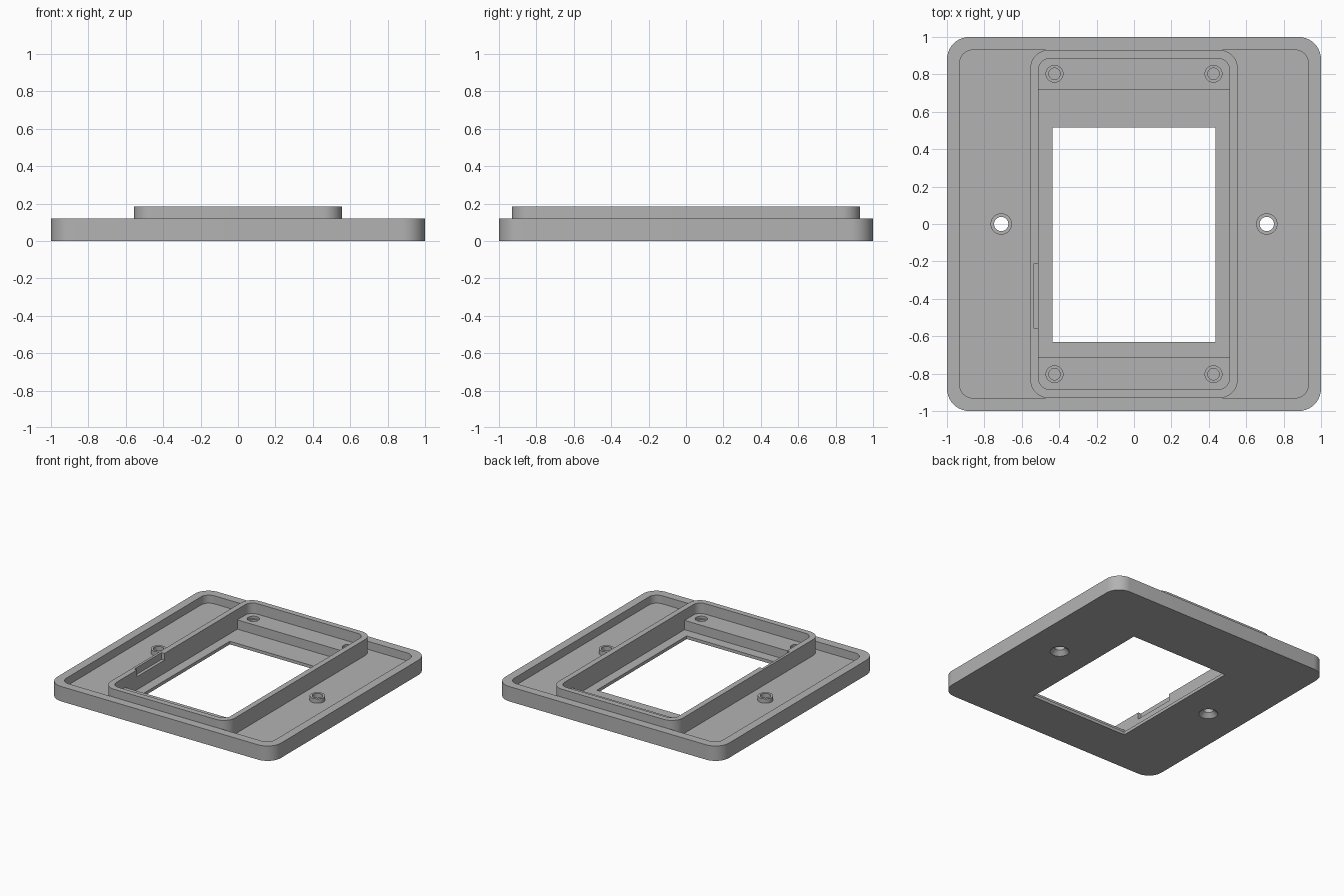
import bpy, bmesh, math

cube = bpy.data.objects.get("Cube")
if cube:
    bpy.data.objects.remove(cube)

grey = bpy.data.materials.new("plain grey")
grey.use_nodes = True
grey.diffuse_color = (0.45, 0.45, 0.45, 1)
grey.node_tree.nodes["Principled BSDF"].inputs["Base Color"].default_value = (0.45, 0.45, 0.45, 1)


def make(name, bm):
    bmesh.ops.recalc_face_normals(bm, faces=bm.faces)
    mesh = bpy.data.meshes.new(name)
    bm.to_mesh(mesh)
    bm.free()
    mesh.materials.append(grey)
    obj = bpy.data.objects.new(name, mesh)
    bpy.context.collection.objects.link(obj)
    return obj


def slab(name, x0, x1, y0, y1, z0, z1, radius=0, steps=10):
    """Upright block with rounded vertical corners."""
    bm = bmesh.new()
    corners = [(x1, y1, -1, -1), (x0, y1, 1, -1), (x0, y0, 1, 1), (x1, y0, -1, 1)]
    ring = []
    for i, (x, y, sx, sy) in enumerate(corners):
        for k in range(steps + 1 if radius else 1):
            a = math.pi / 2 * (i + k / steps)
            ring.append(bm.verts.new((x + radius * (sx + math.cos(a)),
                                      y + radius * (sy + math.sin(a)), z0)))
    face = bm.faces.new(ring)
    top = bmesh.ops.extrude_face_region(bm, geom=[face])["geom"]
    for v in top:
        if isinstance(v, bmesh.types.BMVert):
            v.co.z = z1
    return make(name, bm)


def cone(name, x, y, z0, z1, r0, r1):
    bm = bmesh.new()
    bmesh.ops.create_cone(bm, cap_ends=True, segments=32, radius1=r0, radius2=r1, depth=z1 - z0)
    bmesh.ops.translate(bm, verts=bm.verts, vec=(x, y, (z0 + z1) / 2))
    return make(name, bm)


def combine(target, tool, operation):
    mod = target.modifiers.new(operation.lower(), "BOOLEAN")
    mod.object, mod.operation, mod.solver = tool, operation, "EXACT"
    bpy.context.view_layer.objects.active = target
    bpy.ops.object.modifier_apply(modifier=mod.name)
    bpy.data.objects.remove(tool)


def cut(tool):
    combine(plate, tool, "DIFFERENCE")


def join(tool):
    combine(plate, tool, "UNION")


# Base plate with a raised rim around a shallow pocket
plate = slab("mounting_plate", -1, 1, -1, 1, 0, 0.12, 0.12)
cut(slab("pocket", -0.932, 0.932, -0.93, 0.93, 0.055, 0.3, 0.07))

# Tall central frame
join(slab("frame", -0.555, 0.555, -0.931, 0.931, 0.03, 0.185, 0.1))

# Frame cavity, leaving a screw block at each end
cut(slab("upper_cavity", -0.51, 0.51, -0.885, 0.885, 0.1, 0.3, 0.06))
cut(slab("lower_cavity", -0.51, 0.51, -0.71, 0.72, 0.025, 0.15))

# Window and the recess in the side wall
cut(slab("window", -0.435, 0.435, -0.63, 0.517, -0.1, 0.1))
cut(slab("wall_recess", -0.535, -0.48, -0.56, -0.21, 0.13, 0.3))

for side in (-1, 1):
    # Bosses with countersunk through holes
    x = 0.71 * side
    join(cone("boss", x, 0, 0.03, 0.09, 0.057, 0.057))
    cut(cone("through_hole", x, 0, -0.1, 0.2, 0.038, 0.038))
    cut(cone("countersink", x, 0, -0.01, 0.035, 0.08, 0.036))
    # Stepped blind screw holes in the end blocks
    for end in (-1, 1):
        cut(cone("screw_recess", 0.425 * side, 0.803 * end, 0.08, 0.2, 0.045, 0.045))
        cut(cone("screw_hole", 0.425 * side, 0.803 * end, 0.03, 0.15, 0.031, 0.031))

# Smooth curved walls, sharp edges
bpy.ops.object.select_all(action="DESELECT")
plate.select_set(True)
bpy.context.view_layer.objects.active = plate
bpy.ops.object.shade_smooth_by_angle(angle=math.radians(30))
